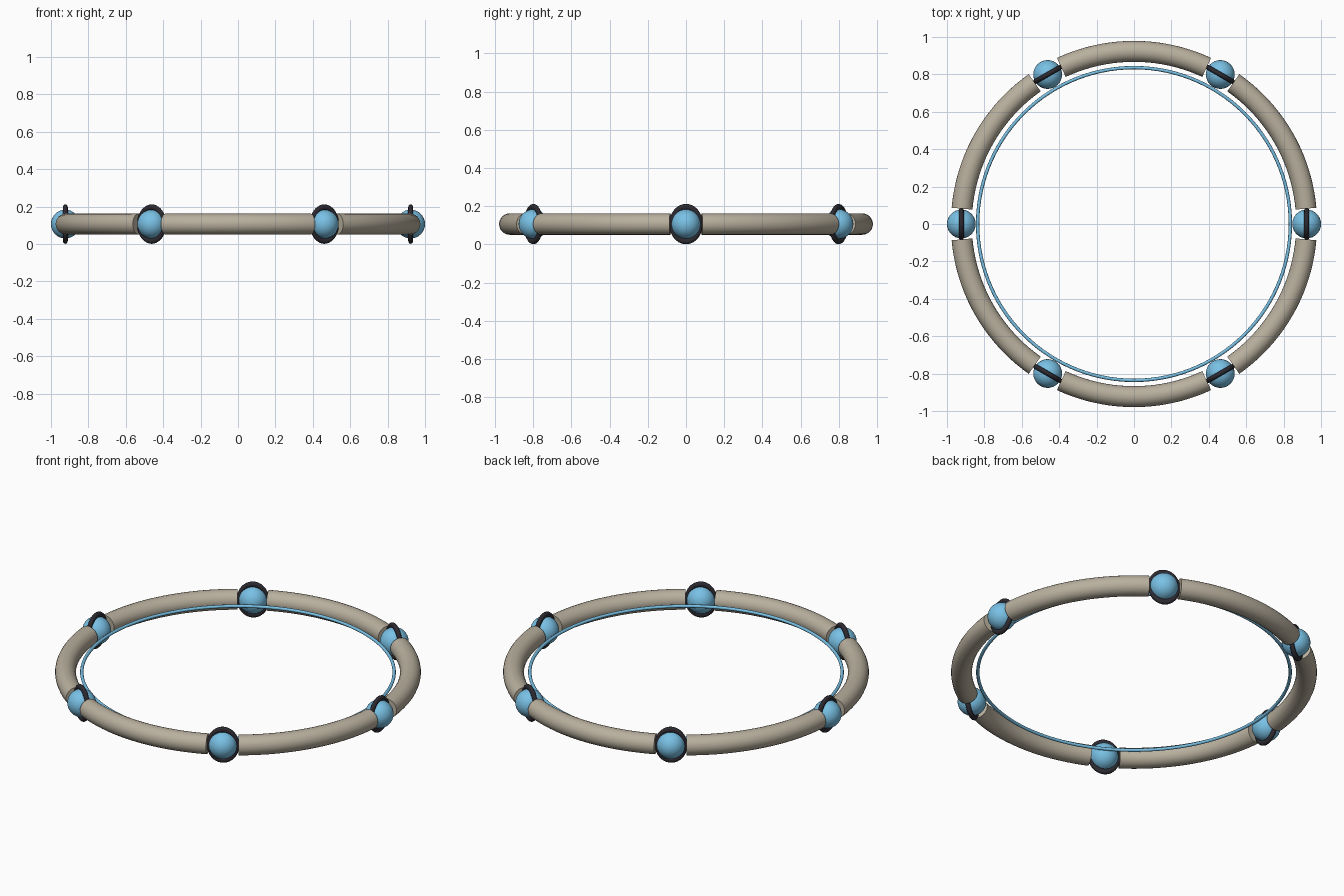
import bpy, bmesh, math
from mathutils import Matrix, Vector

if "Cube" in bpy.data.objects:
    bpy.data.objects.remove(bpy.data.objects["Cube"])

R, Z = 0.923, 0.106          # main ring radius and centre height
TUBE_R, GAP = 0.056, math.radians(5.1)


def material(name, rgb):
    m = bpy.data.materials.new(name)
    m.diffuse_color = (*rgb, 1)
    m.use_nodes = True
    m.node_tree.nodes["Principled BSDF"].inputs["Base Color"].default_value = m.diffuse_color
    return m


TAN = material("tan", (0.48, 0.43, 0.34))
BLUE = material("light_blue", (0.19, 0.53, 0.78))
DARK = material("dark", (0.025, 0.023, 0.03))


def finish(obj, name, mat):
    obj.name = name
    obj.data.materials.append(mat)
    bpy.ops.object.select_all(action='DESELECT')
    obj.select_set(True)
    bpy.context.view_layer.objects.active = obj
    bpy.ops.object.shade_smooth_by_angle(angle=math.radians(40))
    return obj


def arc_tube(name, start, end, mat, steps=20, sides=24):
    """Capped round tube swept along an arc of the main ring."""
    bm = bmesh.new()
    rings = []
    for i in range(steps + 1):
        a = start + (end - start) * i / steps
        out = Vector((math.cos(a), math.sin(a), 0))
        ring = []
        for j in range(sides):
            t = math.tau * j / sides
            p = out * (R + TUBE_R * math.cos(t))
            ring.append(bm.verts.new((p.x, p.y, Z + TUBE_R * math.sin(t))))
        rings.append(ring)
    for a, b in zip(rings, rings[1:]):
        for j in range(sides):
            k = (j + 1) % sides
            bm.faces.new((a[j], a[k], b[k], b[j]))
    bm.faces.new(rings[0])
    bm.faces.new(rings[-1])
    bmesh.ops.recalc_face_normals(bm, faces=bm.faces)
    me = bpy.data.meshes.new(name)
    bm.to_mesh(me)
    bm.free()
    obj = bpy.data.objects.new(name, me)
    bpy.context.collection.objects.link(obj)
    return finish(obj, name, mat)


for i in range(6):
    a = math.radians(60 * i)
    pos = Vector((R * math.cos(a), R * math.sin(a), Z))

    # tube segment between two beads
    arc_tube(f"ring_segment_{i + 1}", a + GAP, a + math.radians(60) - GAP, TAN)

    # bead in the gap
    bpy.ops.mesh.primitive_uv_sphere_add(segments=32, ring_count=16, radius=0.077, location=pos)
    finish(bpy.context.object, f"bead_{i + 1}", BLUE)

    # tall oval collar around the bead, facing outward
    bpy.ops.mesh.primitive_torus_add(major_radius=0.075, minor_radius=0.013,
                                     major_segments=40, minor_segments=12)
    collar = bpy.context.object
    collar.data.transform(Matrix.Translation(pos) @ Matrix.Rotation(a, 4, 'Z')
                          @ Matrix.Diagonal((1, 1, 1.2, 1))
                          @ Matrix.Rotation(math.pi / 2, 4, 'Y'))
    finish(collar, f"collar_{i + 1}", DARK)

# thin inner band
bpy.ops.mesh.primitive_torus_add(location=(0, 0, Z), major_radius=0.836, minor_radius=0.009,
                                 major_segments=120, minor_segments=10)
finish(bpy.context.object, "inner_band", BLUE)
